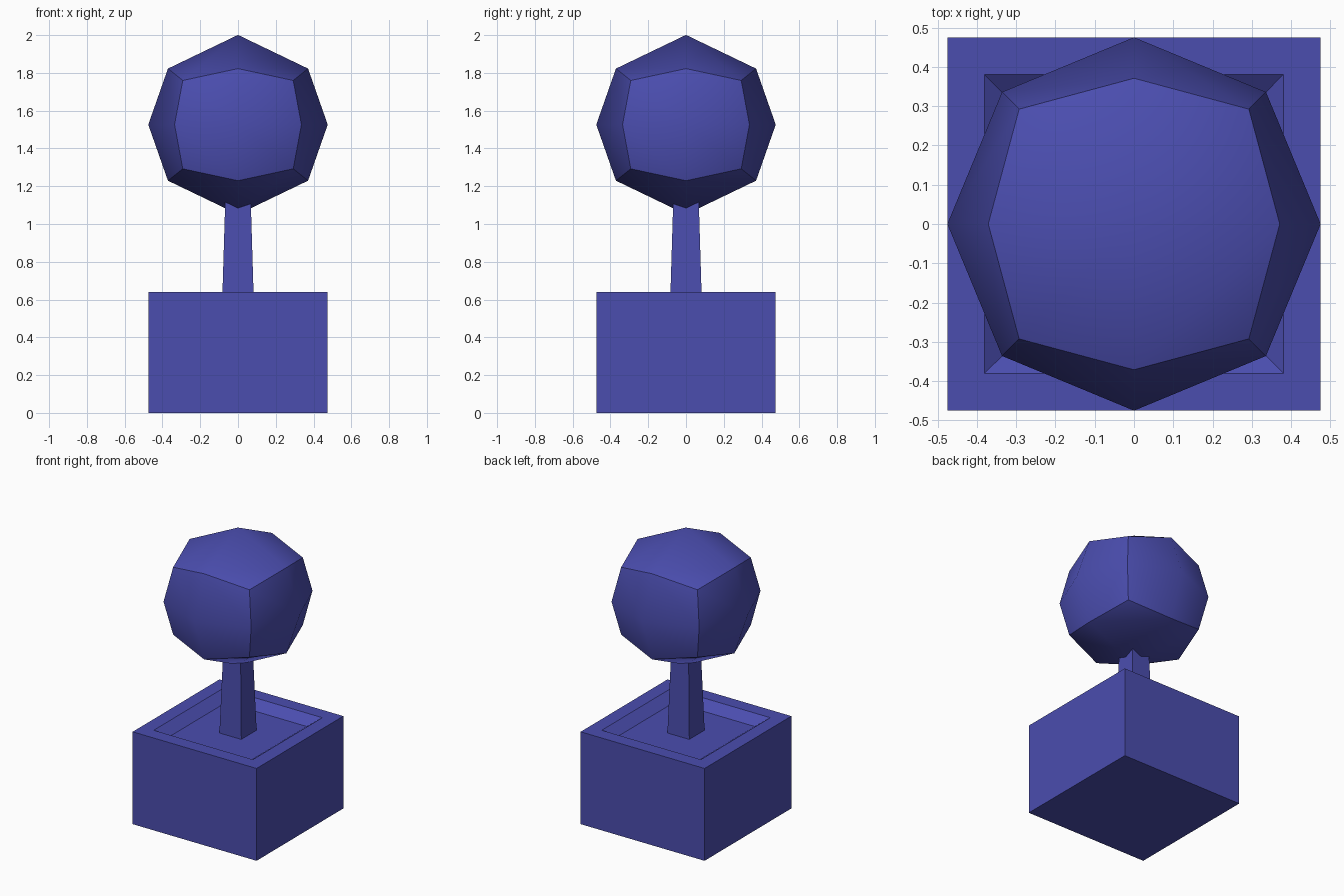
import bpy, bmesh
from mathutils import Vector

if "Cube" in bpy.data.objects:
    bpy.data.objects.remove(bpy.data.objects["Cube"])

blue = bpy.data.materials.new("blue")
blue.diffuse_color = (0.07, 0.075, 0.43, 1)
blue.use_nodes = True
blue.node_tree.nodes["Principled BSDF"].inputs["Base Color"].default_value = blue.diffuse_color


def add_object(name, bm):
    bmesh.ops.recalc_face_normals(bm, faces=bm.faces)
    mesh = bpy.data.meshes.new(name)
    bm.to_mesh(mesh)
    bm.free()
    mesh.materials.append(blue)
    obj = bpy.data.objects.new(name, mesh)
    bpy.context.collection.objects.link(obj)
    return obj


def square_loft(name, sections):
    """Square cross-sections (half width, height) joined in order and capped."""
    bm = bmesh.new()
    rings = [[bm.verts.new((sx * h, sy * h, z))
              for sx, sy in ((-1, -1), (1, -1), (1, 1), (-1, 1))]
             for h, z in sections]
    for a, b in zip(rings, rings[1:]):
        for i in range(4):
            j = (i + 1) % 4
            bm.faces.new((a[i], a[j], b[j], b[i]))
    bm.faces.new(rings[0])
    bm.faces.new(rings[-1])
    return add_object(name, bm)


# Square planter box with a sloped recess down to the soil
square_loft("planter_box", [(0.475, 0), (0.475, 0.64), (0.38, 0.64), (0.31, 0.587)])

# Tapered square trunk
square_loft("trunk", [(0.084, 0.58), (0.067, 1.14)])

# Round foliage: a slightly flat box, subdivided once and cast to a sphere
radius, centre = 0.475, 1.526
bm = bmesh.new()
bmesh.ops.create_cube(bm, size=2)
bmesh.ops.subdivide_edges(bm, edges=bm.edges[:], cuts=1, use_grid_fill=True)
for e in bm.edges:
    # The six box sides stay separated by sharp edges
    e.smooth = not any(abs(e.verts[0].co[i]) > 0.9 and abs(e.verts[1].co[i]) > 0.9
                       and abs(e.verts[0].co[j]) > 0.9 and abs(e.verts[1].co[j]) > 0.9
                       for i, j in ((0, 1), (0, 2), (1, 2)))
for f in bm.faces:
    f.smooth = True
for v in bm.verts:
    direction = Vector((v.co.x, v.co.y, v.co.z * 0.8)).normalized()
    v.co = direction * radius + Vector((0, 0, centre))
add_object("foliage", bm)
